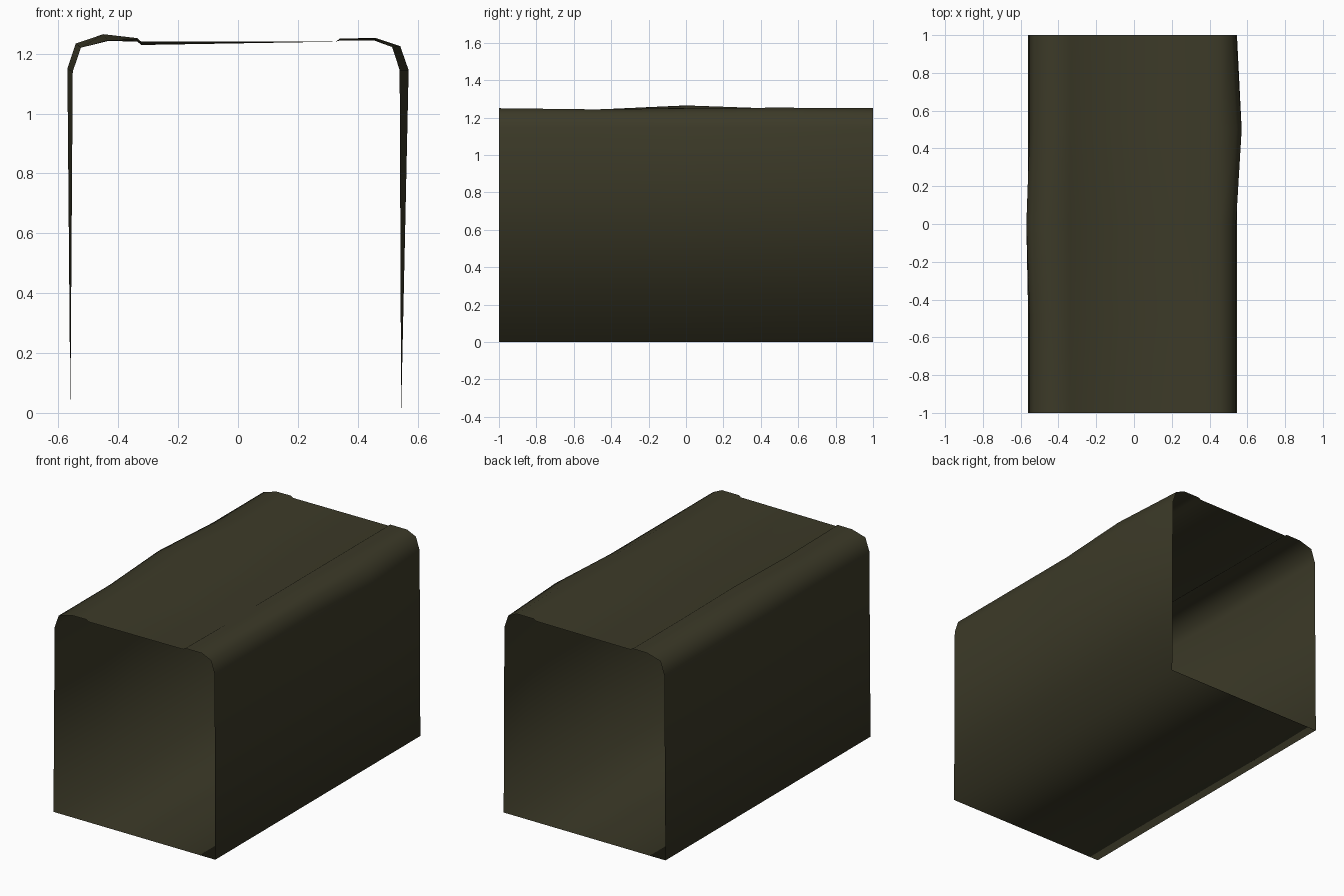
import bpy, bmesh

if "Cube" in bpy.data.objects:
    bpy.data.objects.remove(bpy.data.objects["Cube"])

mat = bpy.data.materials.new("dark olive")
mat.diffuse_color = (0.045, 0.042, 0.021, 1)
mat.use_nodes = True
mat.node_tree.nodes["Principled BSDF"].inputs["Base Color"].default_value = mat.diffuse_color

# Cross-section (x, z) of the sleeve: floor corner, left wall, roof with step, right wall
section = [(-0.56, 0), (-0.552, 1.14), (-0.525, 1.22), (-0.435, 1.246),
           (-0.337, 1.247), (-0.323, 1.237),
           (0.326, 1.24), (0.34, 1.25), (0.455, 1.25),
           (0.515, 1.222), (0.54, 1.145), (0.545, 0)]
# Dents: station y -> {point index: (dx, dz)}
dents = {
    -1.0: {},
    -0.5: {3: (0, -0.004), 4: (0, -0.006), 5: (0, -0.008), 7: (0, -0.006), 8: (0, -0.006)},
    0.0: {1: (-0.018, 0.01), 2: (-0.017, 0.014), 3: (-0.015, 0.019), 4: (0, 0.005), 5: (0, 0.003)},
    0.5: {8: (0.004, 0.003), 9: (0.027, 0.003), 10: (0.03, 0)},
    1.0: {},
}

# Open-ended sleeve: loft the section through the stations
bm = bmesh.new()
rings = []
for y, moved in dents.items():
    ring = []
    for i, (x, z) in enumerate(section):
        dx, dz = moved.get(i, (0, 0))
        ring.append(bm.verts.new((x + dx, y, z + dz)))
    rings.append(ring)
n = len(section)
for a, b in zip(rings, rings[1:]):
    for i in range(n):
        j = (i + 1) % n
        f = bm.faces.new((a[i], b[i], b[j], a[j]))
        f.smooth = True
bm.normal_update()
# Make the sheet face outward (roof faces point up)
roof = max(bm.faces, key=lambda f: f.calc_center_median().z)
if roof.normal.z < 0:
    bmesh.ops.reverse_faces(bm, faces=bm.faces[:])
me = bpy.data.meshes.new("sleeve")
bm.to_mesh(me)
bm.free()
me.materials.append(mat)
ob = bpy.data.objects.new("sleeve", me)
bpy.context.collection.objects.link(ob)
